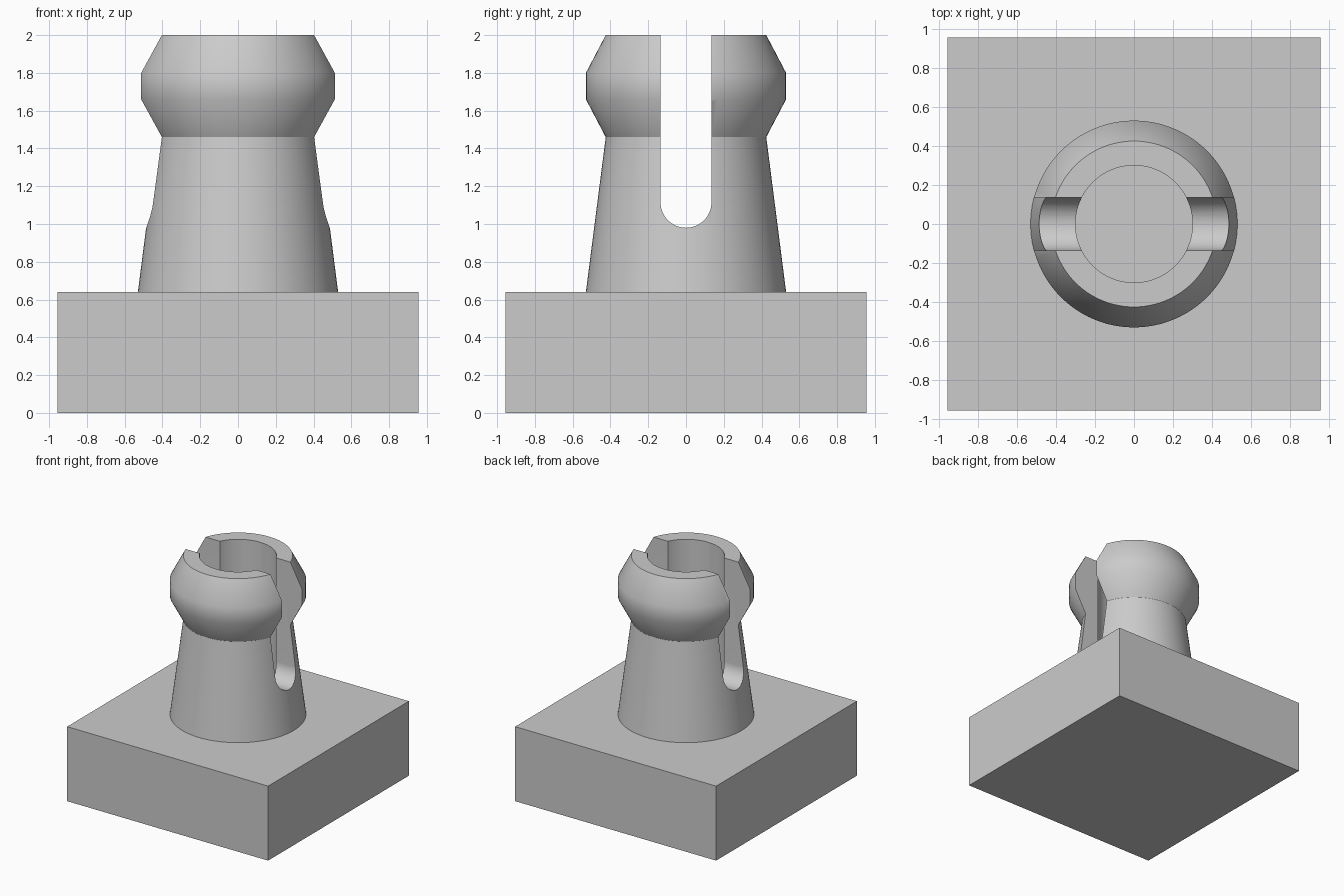
import bpy
import bmesh
import math

if "Cube" in bpy.data.objects:
    bpy.data.objects.remove(bpy.data.objects["Cube"], do_unlink=True)

BASE_TOP, TOP = 0.64, 2.0
HALF_BASE = 0.955
HOLE_R = 0.3
SLOT_R, SLOT_Z = 0.135, 1.115
SEGMENTS = 96

grey = bpy.data.materials.new("plain grey")
grey.use_nodes = True
colour = (0.6, 0.6, 0.6, 1)
grey.diffuse_color = colour
grey.node_tree.nodes["Principled BSDF"].inputs["Base Color"].default_value = colour


def finish(name, bm):
    bmesh.ops.recalc_face_normals(bm, faces=bm.faces)
    mesh = bpy.data.meshes.new(name)
    bm.to_mesh(mesh)
    bm.free()
    mesh.materials.append(grey)
    obj = bpy.data.objects.new(name, mesh)
    bpy.context.collection.objects.link(obj)
    return obj


def lathe(name, profile):
    """Closed solid of revolution from (radius, height) rings."""
    bm = bmesh.new()
    rings = []
    for r, z in profile:
        angles = [math.tau * i / SEGMENTS for i in range(SEGMENTS)]
        rings.append([bm.verts.new((r * math.cos(a), r * math.sin(a), z)) for a in angles])
    for low, high in zip(rings, rings[1:]):
        for i in range(SEGMENTS):
            j = (i + 1) % SEGMENTS
            bm.faces.new((low[i], low[j], high[j], high[i]))
    bm.faces.new(rings[0])
    bm.faces.new(rings[-1])
    return finish(name, bm)


def slot_cutter():
    """Round-bottomed slot outline in y-z, pushed right through along x."""
    bm = bmesh.new()
    steps = 32
    outline = [(SLOT_R, TOP + 0.2), (-SLOT_R, TOP + 0.2)]
    for i in range(steps + 1):
        a = math.pi * (1 + i / steps)
        outline.append((SLOT_R * math.cos(a), SLOT_Z + SLOT_R * math.sin(a)))
    face = bm.faces.new([bm.verts.new((-1, y, z)) for y, z in outline])
    ext = bmesh.ops.extrude_face_region(bm, geom=[face])
    moved = [v for v in ext["geom"] if isinstance(v, bmesh.types.BMVert)]
    bmesh.ops.translate(bm, verts=moved, vec=(2, 0, 0))
    return finish("slot_cutter", bm)


# Square base block
bm = bmesh.new()
bmesh.ops.create_cube(bm, size=1)
bmesh.ops.scale(bm, verts=bm.verts, vec=(2 * HALF_BASE, 2 * HALF_BASE, BASE_TOP))
bmesh.ops.translate(bm, verts=bm.verts, vec=(0, 0, BASE_TOP / 2))
body = finish("base_with_socket_post", bm)

# Tapered post with a flared collar, its bore and its cross slot
post = lathe("post_blank", [(0.535, 0.6), (0.53, BASE_TOP), (0.425, 1.46),
                            (0.53, 1.66), (0.53, 1.8), (0.425, TOP)])
bore = lathe("bore_cutter", [(HOLE_R, BASE_TOP + 0.001), (HOLE_R, TOP + 0.2)])
slot = slot_cutter()

bpy.context.view_layer.objects.active = body
for helper, operation in ((post, "UNION"), (bore, "DIFFERENCE"), (slot, "DIFFERENCE")):
    mod = body.modifiers.new(helper.name, "BOOLEAN")
    mod.operation = operation
    mod.solver = "EXACT"
    mod.object = helper
    bpy.ops.object.modifier_apply(modifier=mod.name)
for helper in (post, bore, slot):
    bpy.data.objects.remove(helper, do_unlink=True)

# Smooth the round walls, keep the rims crisp
for obj in bpy.context.selected_objects:
    obj.select_set(False)
body.select_set(True)
bpy.ops.object.shade_smooth_by_angle(angle=math.radians(30))
